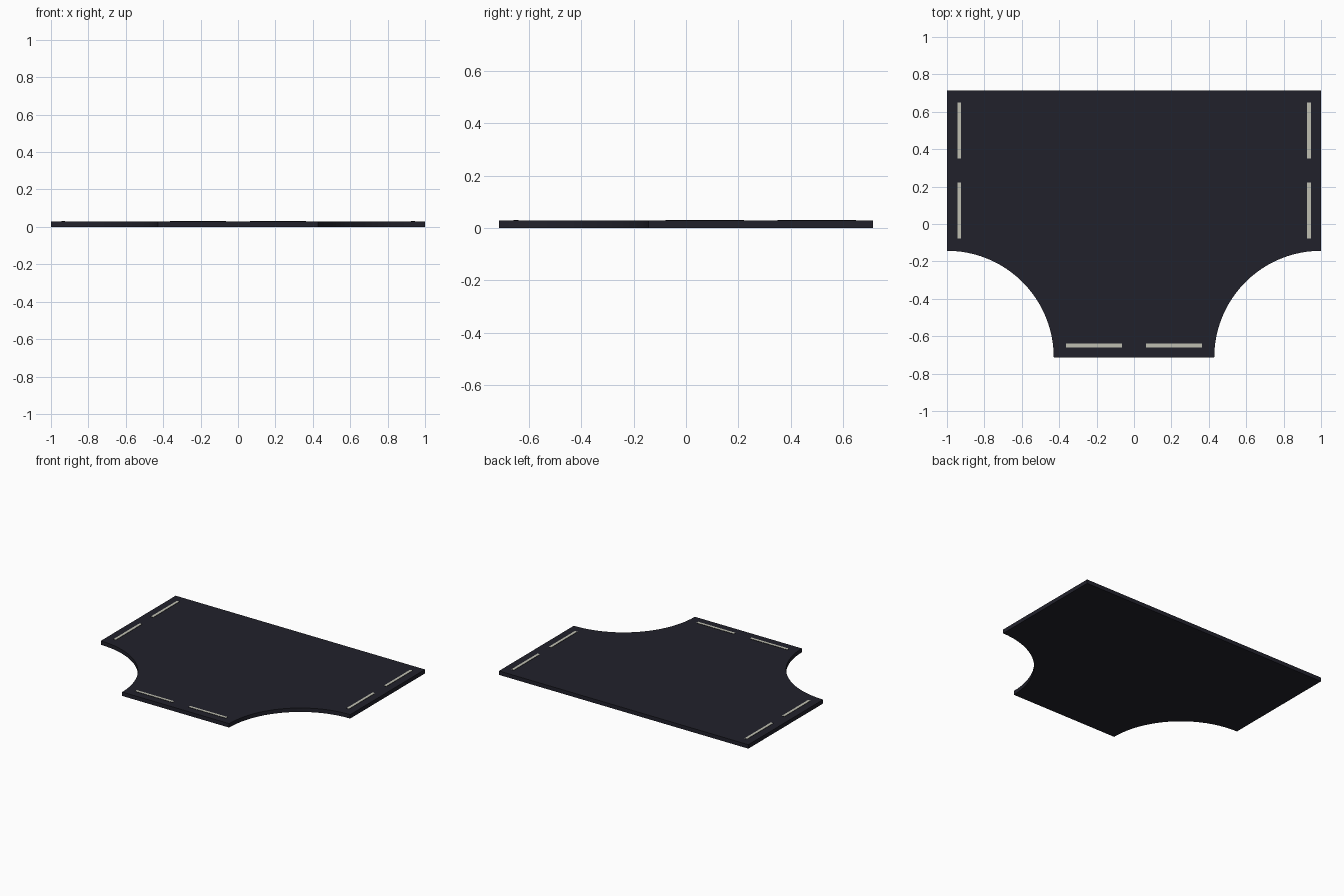
import bpy, bmesh, math

if "Cube" in bpy.data.objects:
    bpy.data.objects.remove(bpy.data.objects["Cube"])

HALF_X, HALF_Y, THICK = 1.0, 0.714, 0.0286
RADIUS, SEGMENTS = 0.571, 24
STRIPE_TOP = 0.031


def material(name, color):
    m = bpy.data.materials.new(name)
    m.diffuse_color = (*color, 1)
    m.use_nodes = True
    m.node_tree.nodes["Principled BSDF"].inputs["Base Color"].default_value = m.diffuse_color
    return m


asphalt = material("dark asphalt", (0.0155, 0.0155, 0.0245))
paint = material("pale road paint", (0.52, 0.52, 0.44))


def prism(name, outline, z0, z1, mats):
    bm = bmesh.new()
    face = bm.faces.new([bm.verts.new((x, y, z0)) for x, y in outline])
    ext = bmesh.ops.extrude_face_region(bm, geom=[face])
    verts = [g for g in ext["geom"] if isinstance(g, bmesh.types.BMVert)]
    bmesh.ops.translate(bm, verts=verts, vec=(0, 0, z1 - z0))
    bmesh.ops.recalc_face_normals(bm, faces=bm.faces)
    # the last material covers the upward face only
    for f in bm.faces:
        f.material_index = len(mats) - 1 if f.normal.z > 0.5 else 0
    me = bpy.data.meshes.new(name)
    bm.to_mesh(me)
    bm.free()
    for m in mats:
        me.materials.append(m)
    ob = bpy.data.objects.new(name, me)
    bpy.context.collection.objects.link(ob)
    return ob


# road slab: rectangle with two quarter circles cut from the front corners
arc = [(HALF_X - RADIUS * math.cos(a), -HALF_Y + RADIUS * math.sin(a))
       for a in (math.pi / 2 * i / SEGMENTS for i in range(SEGMENTS + 1))]
right = arc + [(HALF_X, HALF_Y)]
slab = prism("road_slab", right + [(-x, y) for x, y in reversed(right)],
             0, THICK, [asphalt])
for p in slab.data.polygons:
    p.use_smooth = False


# painted lane dashes
def dash(name, cx, cy, w, d):
    prism(name, [(cx - w / 2, cy - d / 2), (cx + w / 2, cy - d / 2),
                 (cx + w / 2, cy + d / 2), (cx - w / 2, cy + d / 2)],
          THICK, STRIPE_TOP, [asphalt, paint])


for side, label in ((-1, "left"), (1, "right")):
    dash(f"{label}_back_dash", side * 0.935, 0.5, 0.02, 0.3)
    dash(f"{label}_front_dash", side * 0.935, 0.072, 0.02, 0.3)
    dash(f"{label}_stem_dash", side * 0.214, -0.649, 0.3, 0.02)
